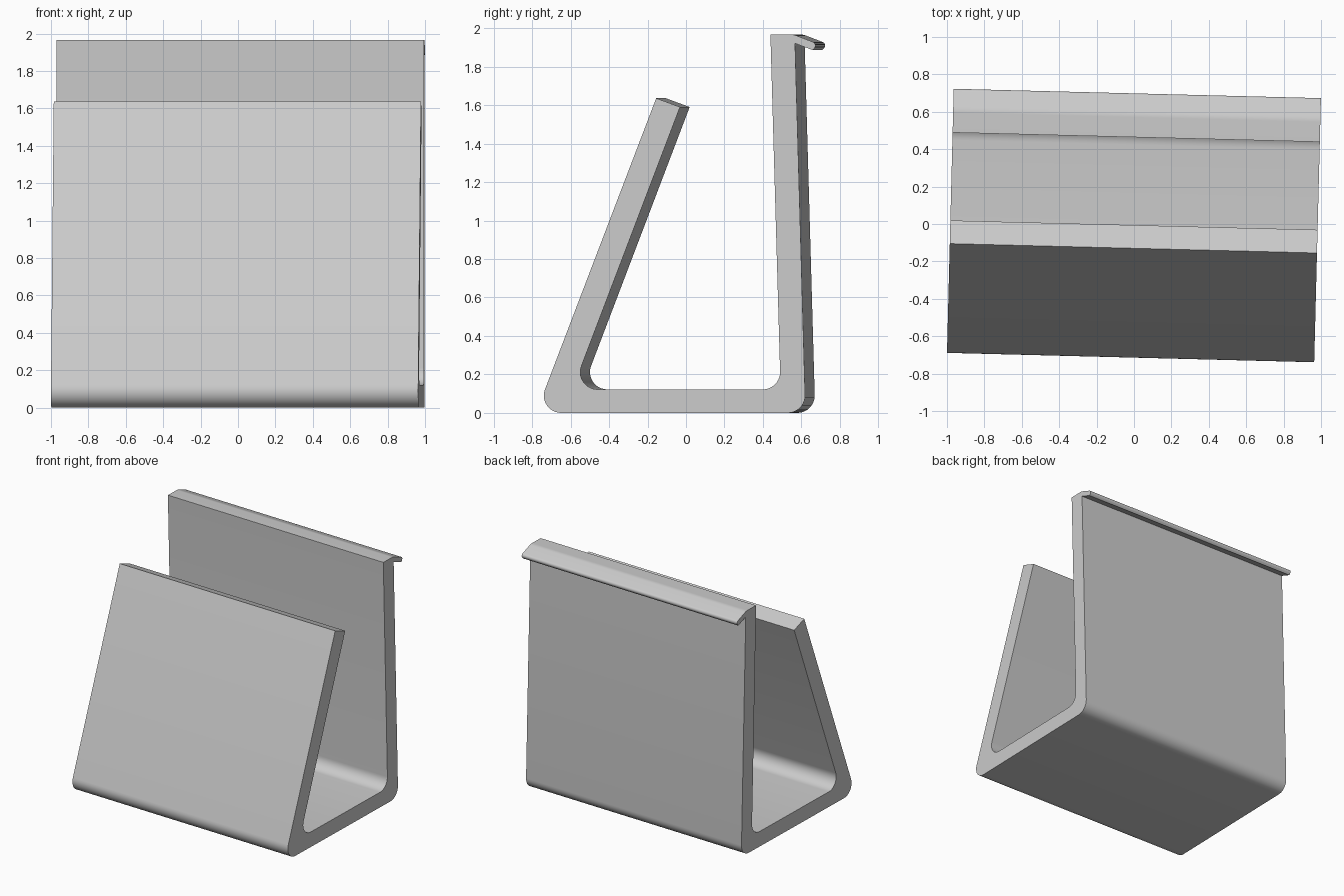
import bpy
import bmesh
import math
from mathutils import Vector

cube = bpy.data.objects.get("Cube")
if cube:
    bpy.data.objects.remove(cube, do_unlink=True)

HALF_WIDTH = 0.982
BEND = 0.09


def make_material(name, colour):
    mat = bpy.data.materials.new(name)
    mat.use_nodes = True
    mat.diffuse_color = colour
    mat.node_tree.nodes["Principled BSDF"].inputs["Base Color"].default_value = colour
    return mat


def rounded_profile(corners, steps=10):
    """Turn (y, z, radius) corners into an outline with rounded bends."""
    outline = []
    for i, (y, z, radius) in enumerate(corners):
        here = Vector((y, z))
        if radius == 0:
            outline.append(here)
            continue
        before = (Vector(corners[i - 1][:2]) - here).normalized()
        after = (Vector(corners[(i + 1) % len(corners)][:2]) - here).normalized()
        half = before.angle(after) / 2
        centre = here + (before + after).normalized() * radius / math.sin(half)
        reach = radius / math.tan(half)
        start = here + before * reach - centre
        end = here + after * reach - centre
        sweep = start.angle(end)
        for s in range(steps + 1):
            t = s / steps
            arm = (start * math.sin((1 - t) * sweep) + end * math.sin(t * sweep)) / math.sin(sweep)
            outline.append(centre + arm)
    return outline


def extrude_profile(name, outline, half_width, mat):
    bm = bmesh.new()
    cap = bm.faces.new([bm.verts.new((-half_width, p.x, p.y)) for p in outline])
    grown = bmesh.ops.extrude_face_region(bm, geom=[cap])["geom"]
    moved = [v for v in grown if isinstance(v, bmesh.types.BMVert)]
    bmesh.ops.translate(bm, verts=moved, vec=(2 * half_width, 0, 0))
    bmesh.ops.recalc_face_normals(bm, faces=bm.faces[:])
    mesh = bpy.data.meshes.new(name)
    bm.to_mesh(mesh)
    bm.free()
    mesh.materials.append(mat)
    obj = bpy.data.objects.new(name, mesh)
    bpy.context.collection.objects.link(obj)
    return obj


# Side outline: base, upright back panel with hooked lip, leaning front panel
corners = [
    (-0.755, 0.0, BEND),      # front outer bend
    (0.647, 0.0, BEND),       # back outer bend
    (0.592, 1.921, 0),        # under the lip
    (0.684, 1.886, 0),        # lip tip
    (0.712, 1.918, 0.02),
    (0.585, 1.967, 0.08),     # lip crest
    (0.464, 1.967, 0),
    (0.517, 0.122, BEND),     # back inner bend
    (-0.565, 0.122, BEND),    # front inner bend
    (-0.006, 1.590, 0),       # front panel top
    (-0.130, 1.636, 0),
]
grey = make_material("plain grey", (0.6, 0.6, 0.6, 1.0))
stand = extrude_profile("bent_sheet_stand", rounded_profile(corners), HALF_WIDTH, grey)
stand.rotation_euler.z = math.radians(-1.46)

# Smooth bends, crisp edges
bpy.ops.object.select_all(action="DESELECT")
stand.select_set(True)
bpy.context.view_layer.objects.active = stand
bpy.ops.object.shade_smooth_by_angle(angle=math.radians(30))
